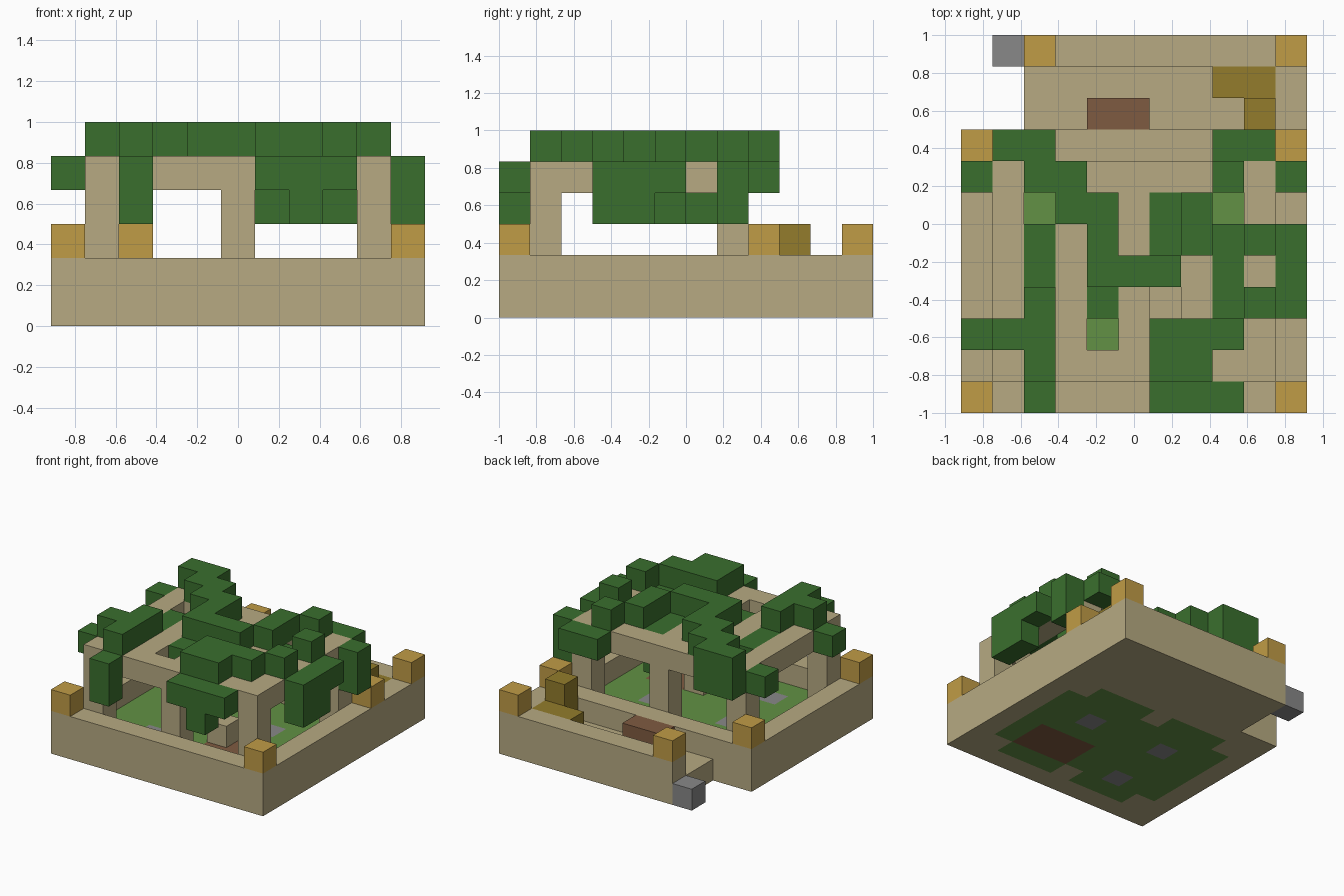
import bpy, bmesh
from itertools import product

old = bpy.data.objects.get("Cube")
if old:
    bpy.data.objects.remove(old, do_unlink=True)

S = 1 / 6  # block size

COLOURS = {
    "sandstone": (0.473, 0.402, 0.223),
    "leaf_green": (0.042, 0.159, 0.027),
    "grass_green": (0.122, 0.283, 0.058),
    "gold": (0.527, 0.332, 0.061),
    "dark_gold": (0.292, 0.202, 0.025),
    "brown": (0.212, 0.105, 0.053),
    "grey": (0.246, 0.246, 0.246),
}


def make_material(name, rgb):
    mat = bpy.data.materials.new(name)
    mat.use_nodes = True
    mat.diffuse_color = (*rgb, 1)
    mat.node_tree.nodes["Principled BSDF"].inputs["Base Color"].default_value = (*rgb, 1)
    return mat


MATS = {n: make_material(n, c) for n, c in COLOURS.items()}
owner = {}   # block cell -> part name
parts = {}   # part name -> material name


def fill(part, colour, xs, ys, zs):
    """Fill inclusive block ranges; a single number means one layer."""
    spans = [range(s[0], s[1] + 1) if isinstance(s, tuple) else (s,) for s in (xs, ys, zs)]
    parts[part] = colour
    for cell in product(*spans):
        owner[cell] = part


# Ground slab and courtyard floor
fill("base_slab", "sandstone", (0, 10), (0, 8), 0)
fill("base_slab", "sandstone", (2, 10), (9, 11), 0)
fill("lawn", "grass_green", (1, 9), (1, 7), 0)
fill("floor_patch", "brown", (6, 8), (2, 3), 0)
for x, y in ((7, 5), (3, 5), (3, 2)):
    fill("paving_stones", "grey", x, y, 0)
fill("entrance_step", "grey", 1, 11, 0)

# Low walls
for xs, ys in (((0, 10), 0), ((0, 10), 8), (0, (0, 8)), (10, (0, 11)), ((2, 10), 11)):
    fill("low_walls", "sandstone", xs, ys, 1)
fill("seat_block", "sandstone", 6, 3, 1)

# Wall-top lanterns
for x, y in ((0, 0), (10, 0), (0, 8), (10, 8), (2, 11), (10, 11)):
    fill("corner_lanterns", "gold", x, y, 2)

# Bench and stacked bales in the back passage
fill("bench", "brown", (4, 5), 9, 1)
fill("bales", "dark_gold", (8, 9), 10, 1)
fill("bales", "dark_gold", 9, 9, (1, 2))

# Pergola pillars and beams
for x, y in product((1, 5, 9), (1, 7)):
    fill("pillars", "sandstone", x, y, (0, 3))
for y in (1, 7):
    fill("beams", "sandstone", (1, 9), y, 4)
for x in (1, 3, 5, 7, 9):
    fill("beams", "sandstone", x, (1, 7), 4)


def vine(name, *boxes):
    for box in boxes:
        fill(name, "leaf_green", *box)


# Vines creeping over the beams and hanging off the edges
vine("front_right_vine", (2, 0, (3, 4)), (2, (1, 3), 5), (2, (2, 5), 4),
     (1, 2, 5), (0, 2, 4))
vine("back_right_vine", ((1, 2), 8, (4, 5)), ((2, 3), 7, 5), ((3, 4), 6, 5),
     (4, (4, 5), 5), ((5, 6), 4, 5), (4, 3, 4), (0, 7, 4))
vine("front_left_vine", ((6, 8), 0, 4), (7, 0, 3), ((6, 7), 1, 5), ((6, 8), 2, 5))
vine("side_vine", (10, (3, 4), (3, 4)), (10, 5, 4), (9, 3, 5), (9, 5, 5),
     (8, (3, 5), 4), (8, 5, 3), (7, (5, 6), 5), (6, (5, 6), 4), (6, 6, 3))
vine("back_left_vine", ((8, 9), 8, 4), (8, 7, 5), (10, 7, (3, 4)))


def build(part, colour):
    """Skin the part's blocks, leaving out faces buried against other blocks."""
    bm = bmesh.new()
    for cell in [c for c, p in owner.items() if p == part]:
        for axis, side in product(range(3), (0, 1)):
            beside = list(cell)
            beside[axis] += 2 * side - 1
            if tuple(beside) in owner:
                continue
            u, v = (axis + 1) % 3, (axis + 2) % 3
            ring = []
            for du, dv in ((0, 0), (1, 0), (1, 1), (0, 1)):
                p = list(cell)
                p[axis] += side
                p[u] += du
                p[v] += dv
                ring.append(bm.verts.new(((p[0] - 5.5) * S, (p[1] - 6) * S, p[2] * S)))
            bm.faces.new(ring if side else ring[::-1])
    bmesh.ops.remove_doubles(bm, verts=bm.verts[:], dist=0.001)
    bmesh.ops.dissolve_limit(bm, angle_limit=0.01, verts=bm.verts[:], edges=bm.edges[:])
    mesh = bpy.data.meshes.new(part)
    bm.to_mesh(mesh)
    bm.free()
    mesh.materials.append(MATS[colour])
    bpy.context.collection.objects.link(bpy.data.objects.new(part, mesh))


for part, colour in parts.items():
    build(part, colour)
